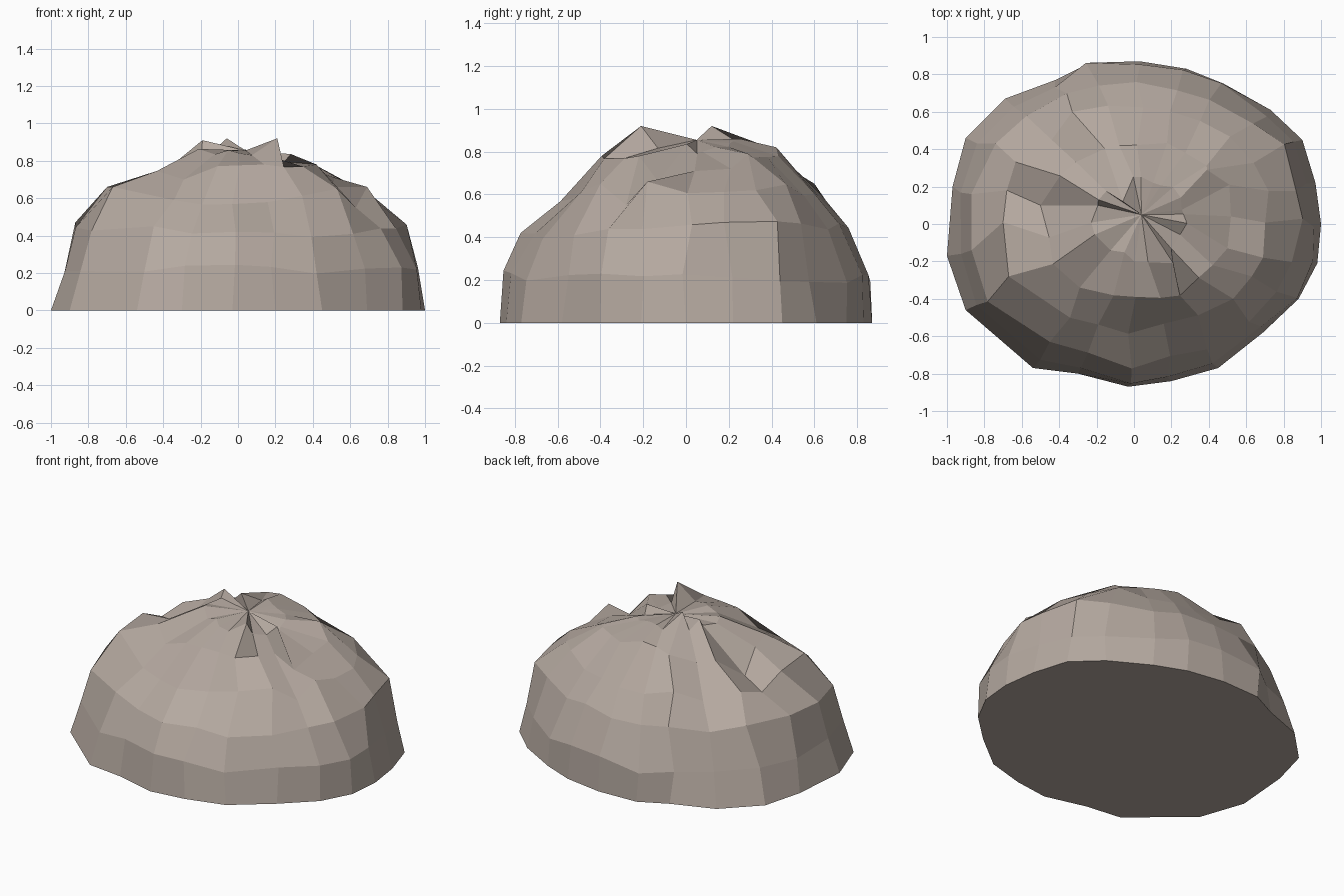
import bpy
import bmesh
import random
from mathutils import Vector

random.seed(7)

default_cube = bpy.data.objects.get("Cube")
if default_cube:
    bpy.data.objects.remove(default_cube)

# One flat warm grey stone colour
stone = bpy.data.materials.new("warm_grey_stone")
stone.use_nodes = True
stone_colour = (0.46, 0.395, 0.35, 1)
stone.diffuse_color = stone_colour
stone.node_tree.nodes["Principled BSDF"].inputs["Base Color"].default_value = stone_colour

# Irregular ground outline, counter-clockwise from the left side
outline = [
    (1, 0), (.97, .22), (.9, .45), (.73, .61), (.48, .75), (.28, .83), (.03, .87),
    (-.24, .86), (-.42, .77), (-.69, .67), (-.9, .46), (-.97, .2), (-1, -.17),
    (-.9, -.46), (-.54, -.77), (-.3, -.8), (-.03, -.87), (.2, -.84), (.45, -.77),
    (.69, -.58), (.88, -.4), (.98, -.21),
]
# Spread and height of each ring towards +x, +y, -x and -y
rings = [
    [(1, 0)] * 4,
    [(.97, .22), (.985, .2), (.935, .22), (.97, .22)],
    [(.88, .46), (.88, .45), (.86, .44), (.87, .4)],
    [(.71, .63), (.72, .61), (.7, .65), (.68, .58)],
    [(.49, .73), (.475, .8), (.49, .73), (.5, .78)],
    [(.23, .81), (.22, .85), (.24, .84), (.27, .84)],
]
# Broken ledges, notches and crags: ring, outline corner and position
breaks = [
    # notch high on the front left
    (3, 19, (.53, -.4, .65)), (3, 20, (.63, -.28, .55)), (3, 21, (.69, -.18, .66)),
    (4, 20, (.42, -.22, .78)), (4, 21, (.5, -.13, .66)),
    # crease on the left
    (4, 1, (.51, .21, .72)), (4, 2, (.39, .29, .79)),
    # ledge on the back right
    (3, 8, (-.33, .6, .65)), (3, 9, (-.44, .45, .56)),
    # shoulder and hollow on the right
    (2, 10, (-.74, .43, .47)), (2, 11, (-.87, .16, .47)), (3, 11, (-.68, .18, .58)),
    (4, 11, (-.5, .1, .61)), (3, 12, (-.7, .01, .66)), (3, 13, (-.67, -.28, .66)),
    # chipped ridge on the front right
    (2, 14, (-.45, -.63, .45)), (4, 14, (-.29, -.34, .7)),
    # pointed crags near the top
    (5, 18, (.21, -.21, .92)), (5, 10, (-.19, .13, .91)), (5, 8, (-.06, .12, .92)),
]
directions = [Vector(d) for d in ((1, 0), (0, 1), (-1, 0), (0, -1))]
apex_position = Vector((.04, .05, .855))


def ring_point(corner, profile):
    """Slide a ground corner towards the apex and roughen it."""
    ground = Vector(corner)
    centre = apex_position.xy
    heading = (ground - centre).normalized()
    weights = [max(0, heading.dot(d)) ** 2 for d in directions]
    spread = sum(w * p[0] for w, p in zip(weights, profile))
    height = sum(w * p[1] for w, p in zip(weights, profile))
    point = centre.lerp(ground, spread).to_3d()
    point.z = height
    if height > 0:
        point += Vector([random.uniform(-.025, .025) for axis in "xyz"])
    return point


def build_rock():
    bm = bmesh.new()
    loops = [[bm.verts.new(ring_point(corner, profile)) for corner in outline]
             for profile in rings]
    apex = bm.verts.new(apex_position)
    count = len(outline)

    for ring, corner, position in breaks:
        loops[ring][corner].co = position

    # Side facets between neighbouring rings
    for lower, upper in zip(loops, loops[1:]):
        for i in range(count):
            j = (i + 1) % count
            bm.faces.new((lower[i], lower[j], upper[j], upper[i]))

    # Fan of creased facets meeting at the apex, and the flat underside
    for i in range(count):
        bm.faces.new((loops[-1][i], loops[-1][(i + 1) % count], apex))
    bm.faces.new(list(reversed(loops[0])))

    bmesh.ops.recalc_face_normals(bm, faces=bm.faces)
    mesh = bpy.data.meshes.new("rock")
    bm.to_mesh(mesh)
    bm.free()
    mesh.materials.append(stone)
    rock = bpy.data.objects.new("rock", mesh)
    bpy.context.collection.objects.link(rock)


build_rock()
